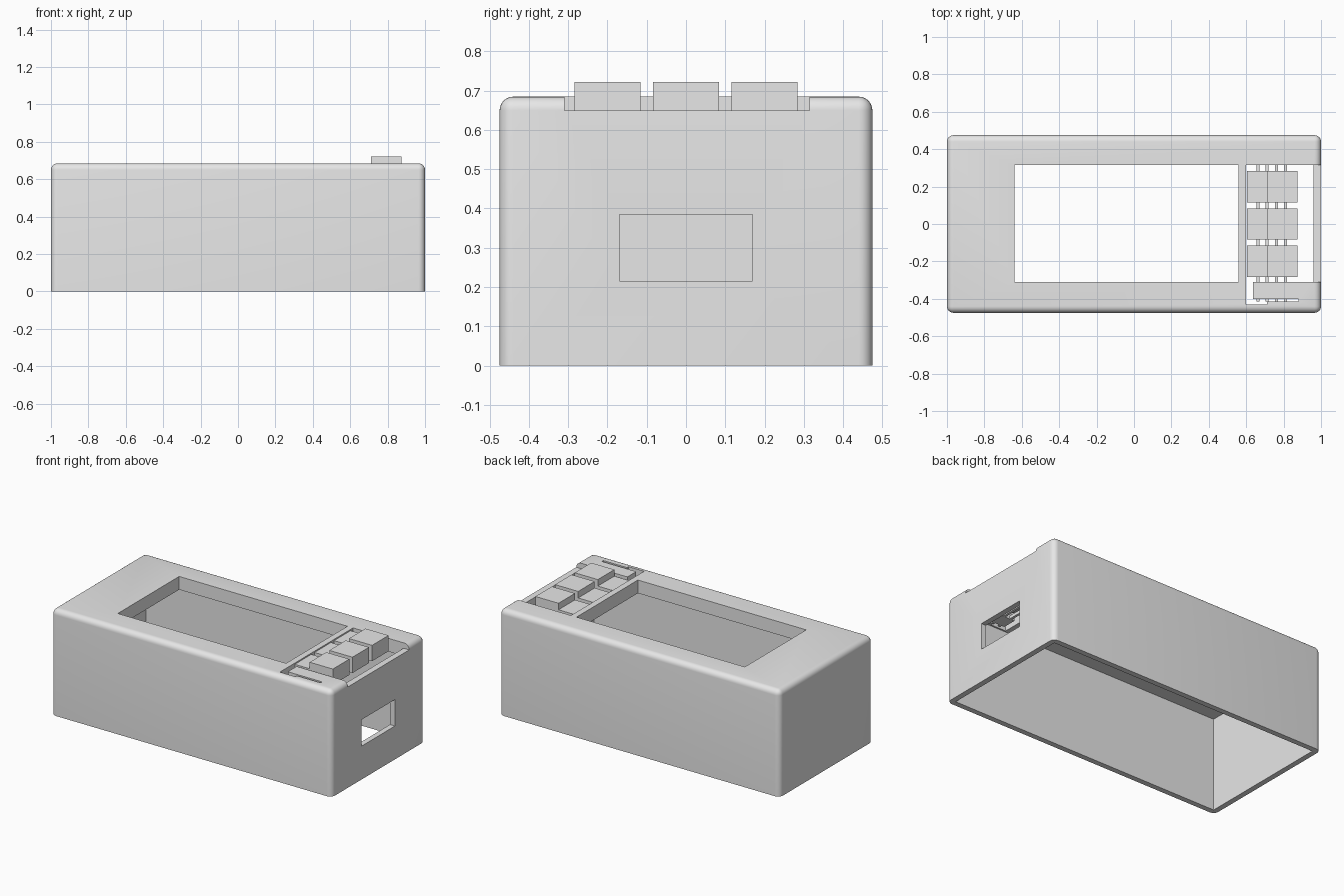
import bpy
import bmesh
from mathutils import Vector

if "Cube" in bpy.data.objects:
    bpy.data.objects.remove(bpy.data.objects["Cube"])

grey = bpy.data.materials.new("light_grey")
grey.use_nodes = True
grey.diffuse_color = (0.8, 0.8, 0.8, 1)
grey.node_tree.nodes["Principled BSDF"].inputs["Base Color"].default_value = (0.8, 0.8, 0.8, 1)

WALL = 0.035
TOP = 0.685
LID_UNDER = 0.60
OPEN_FRONT, OPEN_BACK = -0.31, 0.315


def box(name, xs, ys, zs, radius=0):
    """Box between the given limits, optionally rounded everywhere but its base."""
    bm = bmesh.new()
    bmesh.ops.create_cube(bm, size=1)
    for v in bm.verts:
        v.co = Vector([lim[0] if c < 0 else lim[1] for c, lim in zip(v.co, (xs, ys, zs))])
    if radius:
        edges = [e for e in bm.edges if any(v.co.z > zs[0] + 0.01 for v in e.verts)]
        bmesh.ops.bevel(bm, geom=edges, offset=radius, segments=6, profile=0.5, affect="EDGES")
    mesh = bpy.data.meshes.new(name)
    bm.to_mesh(mesh)
    bm.free()
    mesh.materials.append(grey)
    obj = bpy.data.objects.new(name, mesh)
    bpy.context.collection.objects.link(obj)
    return obj


def cut(target, *limits):
    """Remove a box-shaped volume from the target."""
    cutter = box("cutter", *limits)
    cutter.hide_render = True
    mod = target.modifiers.new("cut", "BOOLEAN")
    mod.operation = "DIFFERENCE"
    mod.solver = "EXACT"
    mod.object = cutter
    bpy.context.view_layer.objects.active = target
    bpy.ops.object.modifier_apply(modifier=mod.name)
    bpy.data.objects.remove(cutter)


# Rounded enclosure, open underneath
case = box("enclosure", (-1, 1), (-0.475, 0.475), (0, TOP), WALL)
cut(case, (-1 + WALL, 1 - WALL), (-0.475 + WALL, 0.475 - WALL), (-0.1, LID_UNDER))

# Display window and button bay through the lid
cut(case, (-0.64, 0.56), (OPEN_FRONT, OPEN_BACK), (0.5, 0.8))
cut(case, (0.60, 0.96), (OPEN_FRONT, OPEN_BACK), (0.5, 0.8))

# Lowered lip on the end wall beside the buttons
cut(case, (0.95, 1.1), (OPEN_FRONT, OPEN_BACK), (0.65, 0.8))

# L-shaped slot that frees the flap in front of the buttons
cut(case, (0.60, 0.635), (-0.43, OPEN_FRONT + 0.01), (0.5, 0.8))
cut(case, (0.62, 0.71), (-0.43, -0.40), (0.5, 0.8))
cut(case, (0.70, 0.88), (-0.415, -0.40), (0.5, 0.8))

# Connector opening in the end wall
cut(case, (0.9, 1.1), (-0.17, 0.17), (0.215, 0.385))

bpy.ops.object.select_all(action="DESELECT")
case.select_set(True)
bpy.context.view_layer.objects.active = case
bpy.ops.object.shade_smooth_by_angle(angle=0.6)

# Three push buttons, each on a flat spring plate
for label, y in (("front", -0.2), ("middle", 0), ("back", 0.2)):
    span = (y - 0.084, y + 0.084)
    box(label + "_button", (0.71, 0.875), span, (0.62, 0.722))
    box(label + "_spring_plate", (0.604, 0.71), span, (0.63, 0.68))

# Thin rods carrying the buttons
for i in range(4):
    x = 0.663 + 0.049 * i
    box(f"support_rod_{i + 1}", (x - 0.008, x + 0.008), (-0.415, 0.44), (0.60, 0.62))
